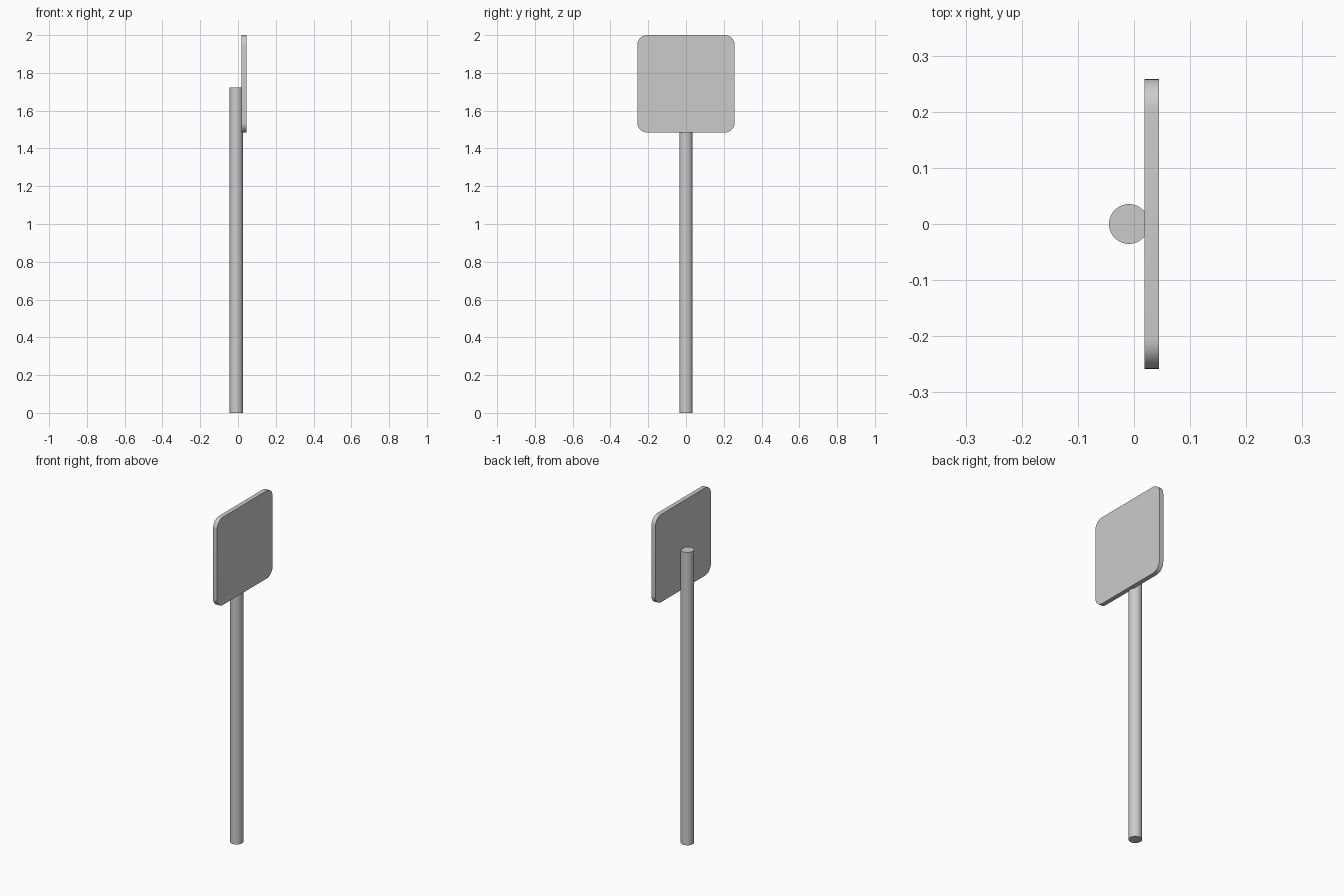
import bpy, bmesh, math

if "Cube" in bpy.data.objects:
    bpy.data.objects.remove(bpy.data.objects["Cube"])

def finish(name, bm):
    mesh = bpy.data.meshes.new(name)
    bmesh.ops.recalc_face_normals(bm, faces=bm.faces)
    bm.to_mesh(mesh)
    bm.free()
    obj = bpy.data.objects.new(name, mesh)
    bpy.context.collection.objects.link(obj)
    bpy.ops.object.select_all(action='DESELECT')
    obj.select_set(True)
    bpy.context.view_layer.objects.active = obj
    bpy.ops.object.shade_smooth_by_angle(angle=math.radians(35))
    return obj

# Round pole
POLE_R, POLE_H = 0.0355, 1.722
bpy.ops.mesh.primitive_cylinder_add(vertices=48, radius=POLE_R, depth=POLE_H,
                                    location=(-0.009, 0, POLE_H / 2))
bpy.context.object.name = "pole"
bpy.ops.object.shade_smooth_by_angle(angle=math.radians(35))

# Sign plate: rounded square outline extruded along x
HALF, CORNER, X0, X1, STEPS = 0.258, 0.053, 0.0185, 0.0445, 10
bm = bmesh.new()
inner = HALF - CORNER
outline = []
for q, (sy, sz) in enumerate([(1, 1), (-1, 1), (-1, -1), (1, -1)]):
    for i in range(STEPS + 1):
        a = math.radians(90) * (q + i / STEPS)
        outline.append(bm.verts.new((X0, sy * inner + CORNER * math.cos(a),
                                     2 - HALF + sz * inner + CORNER * math.sin(a))))
face = bm.faces.new(outline)
ext = bmesh.ops.extrude_face_region(bm, geom=[face], use_keep_orig=True)
bmesh.ops.translate(bm, vec=(X1 - X0, 0, 0),
                    verts=[v for v in ext["geom"] if isinstance(v, bmesh.types.BMVert)])
finish("sign_plate", bm)
